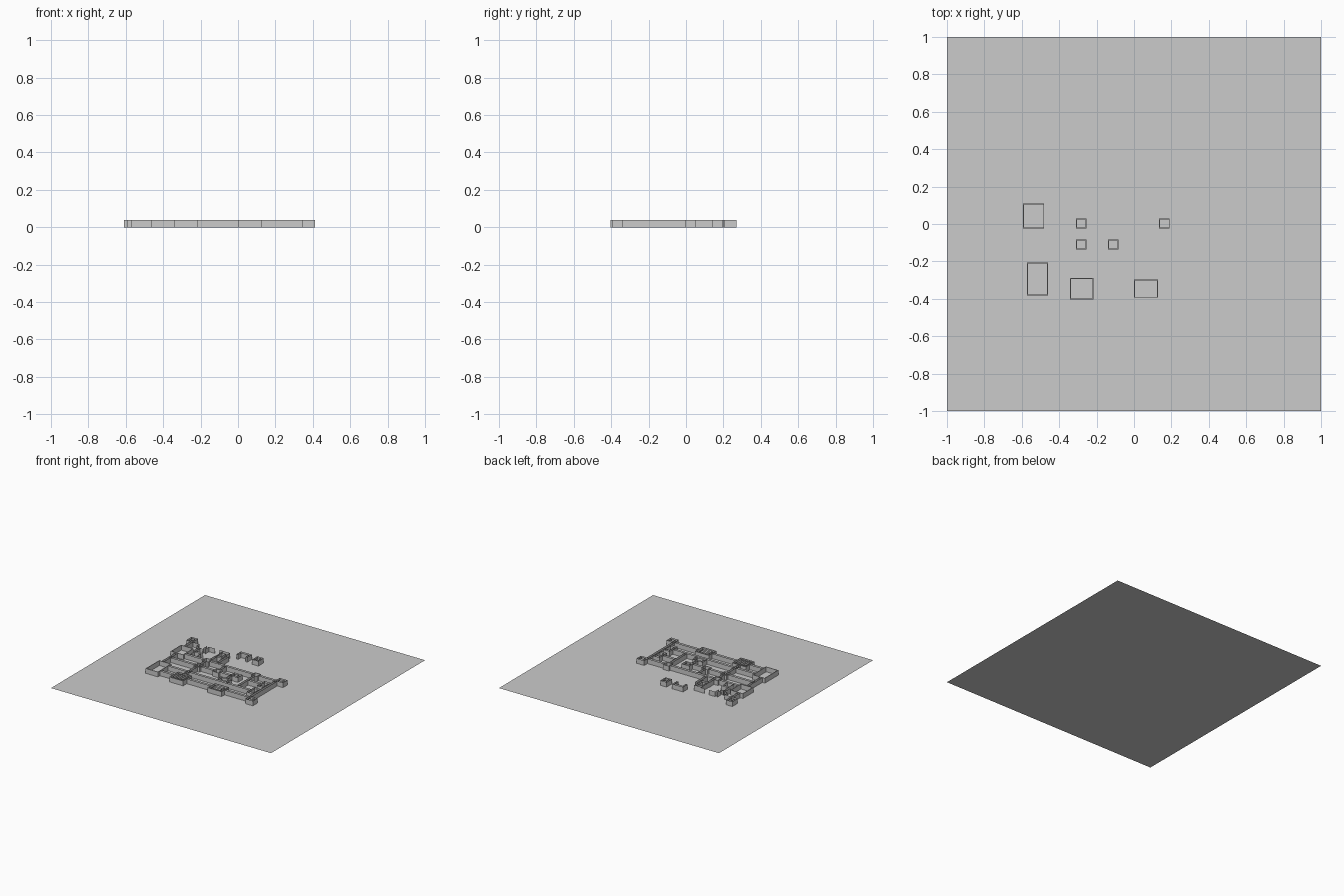
import bpy, bmesh

if "Cube" in bpy.data.objects:
    bpy.data.objects.remove(bpy.data.objects["Cube"])

H = 0.04      # wall height
S = 0.01      # plan numbers are hundredths of a unit
HW = 0.95     # half corridor width
T = 0.25      # half thickness of main room walls


def finish(name, bm):
    me = bpy.data.meshes.new(name)
    bm.to_mesh(me)
    bm.free()
    ob = bpy.data.objects.new(name, me)
    bpy.context.collection.objects.link(ob)


def sheet(bm, pts):
    """Upright thin wall following a plan polyline."""
    for (x0, y0), (x1, y1) in zip(pts, pts[1:]):
        bm.faces.new([bm.verts.new((x * S, y * S, z)) for x, y, z in
                      ((x0, y0, 0), (x1, y1, 0), (x1, y1, H), (x0, y0, H))])


def loop(bm, x0, x1, y0, y1):
    sheet(bm, [(x0, y0), (x1, y0), (x1, y1), (x0, y1), (x0, y0)])


def room(bm, x0, x1, y0, y1):
    """Room with thick walls: two loops and a rim on top."""
    loop(bm, x0, x1, y0, y1)
    t = 2 * T
    loop(bm, x0 + t, x1 - t, y0 + t, y1 - t)
    for a, b, c, d in ((x0, x1, y0, y0 + t), (x0, x1, y1 - t, y1),
                       (x0, x0 + t, y0 + t, y1 - t), (x1 - t, x1, y0 + t, y1 - t)):
        bm.faces.new([bm.verts.new((x * S, y * S, H)) for x, y in
                      ((a, c), (b, c), (b, d), (a, d))])


# ground sheet
bm = bmesh.new()
bmesh.ops.create_grid(bm, x_segments=1, y_segments=1, size=1)
finish("ground_sheet", bm)

# large rooms and corridor junctions
bm = bmesh.new()
for r in ((-59.4, -48, -2.5, 11), (-57.2, -46, -38.2, -20.6),
          (-34.2, -21.6, -40.4, -29), (0, 12.7, -39.4, -29.8)):
    room(bm, *r)
for x, y in ((-28.2, 0.2), (16.3, 0.2), (-28.2, -11), (-11, -11)):
    room(bm, x - 2.8, x + 2.8, y - 2.7, y + 2.7)
finish("main_rooms", bm)

# partitions standing inside the large rooms
bm = bmesh.new()
for x in (-31.5, -28.1, -24.5):
    loop(bm, x - 1, x + 1, -38.8, -30.8)
for y in (-32.9, -36.6):
    loop(bm, 2.1, 10.2, y - 1, y + 1)
loop(bm, -29.2, -27.2, -12, -10)
finish("room_partitions", bm)

# small side rooms: outer loop and inner block
bm = bmesh.new()
side = [((-61, -55.2, 20, 27), (-59.4, -56.7, 21.7, 25.4)),
        ((34.2, 41.1, -.3, 5.4), (35.8, 39.6, 1.3, 3.5)),
        ((34.2, 41.1, -39.4, -33.6), (35.8, 39.6, -37.5, -35.2)),
        ((28.1, 34, -15.3, -5.6), (29.4, 33.2, -13.6, -7.8)),
        ((28.1, 34, -29, -19), (29.4, 33.2, -27, -20.6)),
        ((1.1, 8.3, -12, -6.2), (2.7, 6.4, -10.4, -7.8)),
        ((-3, 6.4, -23.3, -17.4), (-1.6, 4.8, -21.7, -18.7)),
        ((-1.3, 4.3, 20.3, 27), (0, 3.2, 21.5, 25.4)),
        ((-27.3, -21.2, 9.2, 19), (-26.2, -22.8, 11, 16.9))]
for outer, inner in side:
    loop(bm, *outer)
    loop(bm, *inner)
sheet(bm, [(-15, 21.2), (-16.2, 21.2), (-16.2, 27), (-6.4, 27), (-6.4, 21.2), (-7.5, 21.2)])
sheet(bm, [(-14.8, 21.2), (-14.8, 25.2), (-7.8, 25.2), (-7.8, 21.2)])
sheet(bm, [(-37.5, 8.3), (-44.4, 8.3), (-44.4, 1.3)])
loop(bm, -44.2, -38.5, 1.3, 6.7)
finish("side_rooms", bm)

# corridors: paired walls along straight runs
bm = bmesh.new()
for y, runs in ((0.3, ((-48, -31), (-25.4, 13.5), (19.1, 34.2))),
                (-11, ((-54, -31), (-25.4, -13.8), (-8.2, 1.1))),
                (-24, ((-46, 28.1),)),
                (-34.7, ((-46, -34.2), (-21.6, 0), (12.7, 34.2))),
                (-10.6, ((17.2, 28.1),))):
    for a, b in runs:
        for s in (-HW, HW):
            sheet(bm, [(a, y + s), (b, y + s)])
for x, runs in ((-54, ((-20.6, -2.5),)), (-56, ((11, 20),)),
                (-28.2, ((-8.3, -2.5), (-29, -13.7))),
                (-11, ((-8.3, -.6),)), (16.3, ((-23, -2.5),)),
                (34.9, ((-33.6, -.3),)), (2, ((-17.4, -12),)),
                (-19.3, ((1.2, 14.5),)), (-45.3, ((8, 15),)),
                (-41.4, ((15, 20),)), (-26.6, ((2.9, 9.2),))):
    for a, b in runs:
        for s in (-HW, HW):
            sheet(bm, [(x + s, a), (x + s, b)])
finish("corridor_walls", bm)

# broken walls along the rear corridor
bm = bmesh.new()
for a, b in ((-55, -49), (-40.4, -35), (-31, -27.3)):
    sheet(bm, [(a, 20), (b, 20)])
sheet(bm, [(-49, 20), (-49, 16), (-46.2, 16), (-46.2, 14)])
sheet(bm, [(-46.2, 14.2), (-42.4, 14.2)])
sheet(bm, [(-27.3, 19.9), (-21, 19.9), (-21, 15)])
finish("rear_walls", bm)
